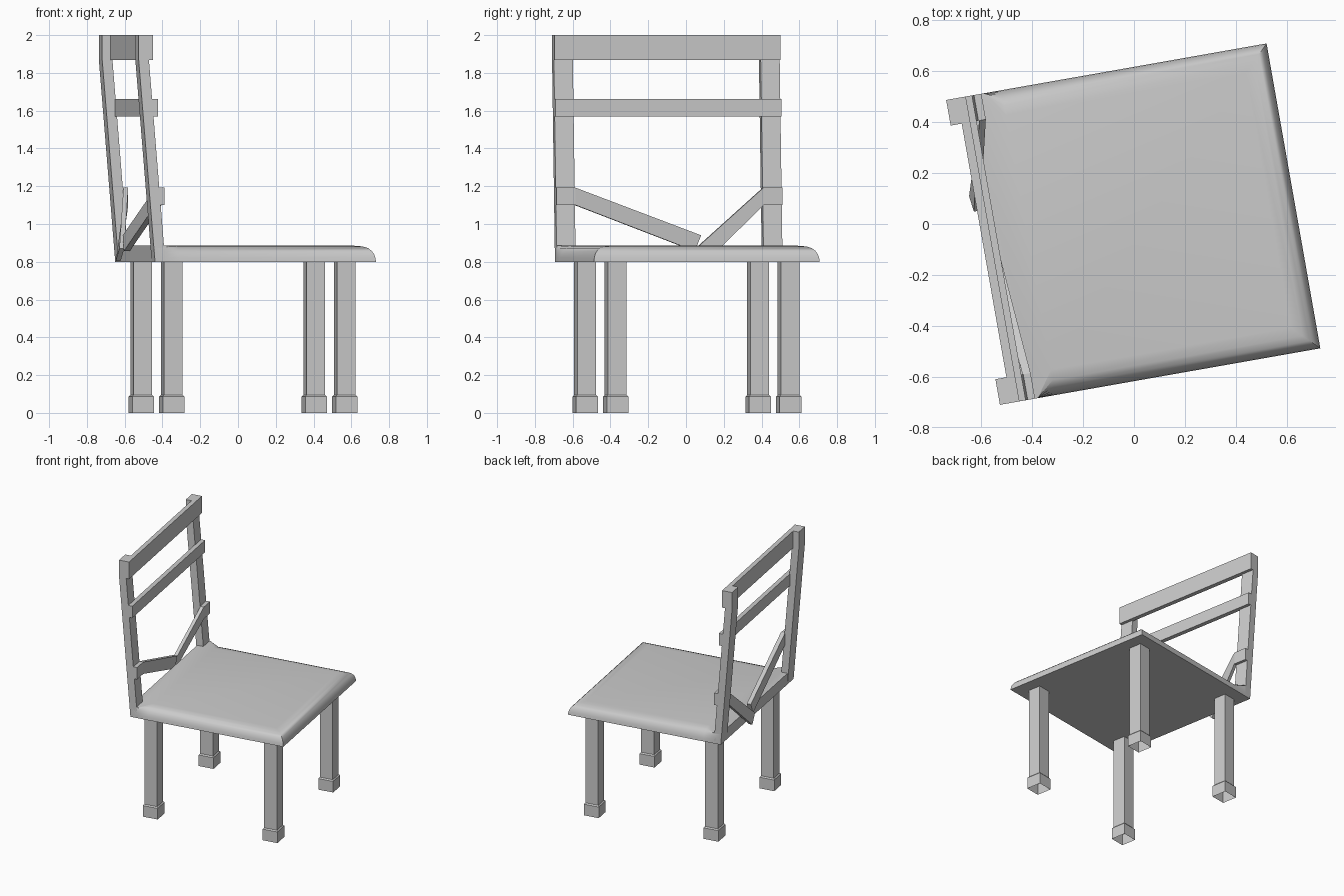
import bpy, bmesh, math
from mathutils import Matrix

if "Cube" in bpy.data.objects:
    bpy.data.objects.remove(bpy.data.objects["Cube"])

# The chair faces local +X (back at -X) and is turned 10 degrees about Z
TURN = Matrix.Rotation(math.radians(10), 4, 'Z')
HALF = 0.607          # half width of the seat and back
INNER = 0.505         # inner face of the back posts


def loft(name, rings, bottom=True):
    """Skin equal-length rings of points, capping the ends."""
    bm = bmesh.new()
    vs = [[bm.verts.new(p) for p in r] for r in rings]
    n = len(rings[0])
    for a, b in zip(vs, vs[1:]):
        for i in range(n):
            j = (i + 1) % n
            bm.faces.new((a[i], a[j], b[j], b[i]))
    bm.faces.new(vs[-1])
    if bottom:
        bm.faces.new(vs[0][::-1])
        bmesh.ops.recalc_face_normals(bm, faces=bm.faces)
    me = bpy.data.meshes.new(name)
    bm.to_mesh(me)
    bm.free()
    me.transform(TURN)
    ob = bpy.data.objects.new(name, me)
    bpy.context.collection.objects.link(ob)
    return ob


def rect(x0, x1, y0, y1, z):
    return [(x0, y0, z), (x1, y0, z), (x1, y1, z), (x0, y1, z)]


def box(name, x0, x1, y0, y1, z0, z1):
    return loft(name, [rect(x0, x1, y0, y1, z0), rect(x0, x1, y0, y1, z1)])


# Seat cushion: rounded front and sides, square strip at the back
def seat_ring(d, z):
    half = [(-0.553, HALF), (-0.49, HALF), (-0.42, HALF - d), (0.635 - d, HALF - d)]
    return [(x, -y, z) for x, y in half] + [(x, y, z) for x, y in reversed(half)]


profile = [(0, 0.80), (0.003, 0.822), (0.009, 0.841), (0.02, 0.858),
           (0.036, 0.872), (0.06, 0.881), (0.1, 0.885)]
seat = loft("seat", [seat_ring(d, z) for d, z in profile])
bpy.context.view_layer.objects.active = seat
seat.select_set(True)
bpy.ops.object.shade_smooth_by_angle(angle=math.radians(35))

# Legs with wider feet, open underneath
for row, x in (("front", 0.492), ("back", -0.438)):
    for side, y in (("right", -0.465), ("left", 0.465)):
        sections = [(0.058, 0), (0.058, 0.086), (0.05, 0.095), (0.05, 0.80)]
        loft(f"{row}_{side}_leg",
             [rect(x - h, x + h, y - h, y + h, z) for h, z in sections], bottom=False)

# Back posts leaning backwards, upright at the top, with brace blocks
for side, s in (("right", -1), ("left", 1)):
    y0, y1 = sorted((s * INNER, s * HALF))
    loft(f"{side}_back_post", [rect(-0.553, -0.498, y0, y1, 0.80),
                               rect(-0.641, -0.586, y0, y1, 1.87),
                               rect(-0.641, -0.586, y0, y1, 2.0)])
    box(f"{side}_brace_block", -0.535, -0.501, y0, y1, 1.10, 1.192)

# Cross rails
box("top_rail", -0.597, -0.563, -HALF, HALF, 1.868, 2.0)
box("middle_rail", -0.572, -0.538, -HALF, HALF, 1.57, 1.662)


# Slanted braces: corners of the front face, thickened backwards
def brace(name, pts, t):
    loft(name, [[(x - t, y, z) for x, y, z in pts], pts])


brace("long_brace", [(-0.501, -INNER, 1.192), (-0.501, -INNER, 1.10),
                     (-0.556, 0.145, 0.857), (-0.556, 0.180, 0.940)], 0.032)
brace("short_brace", [(-0.501, INNER, 1.192), (-0.501, INNER, 1.10),
                      (-0.592, 0.220, 0.805), (-0.584, 0.157, 0.870)], 0.026)
